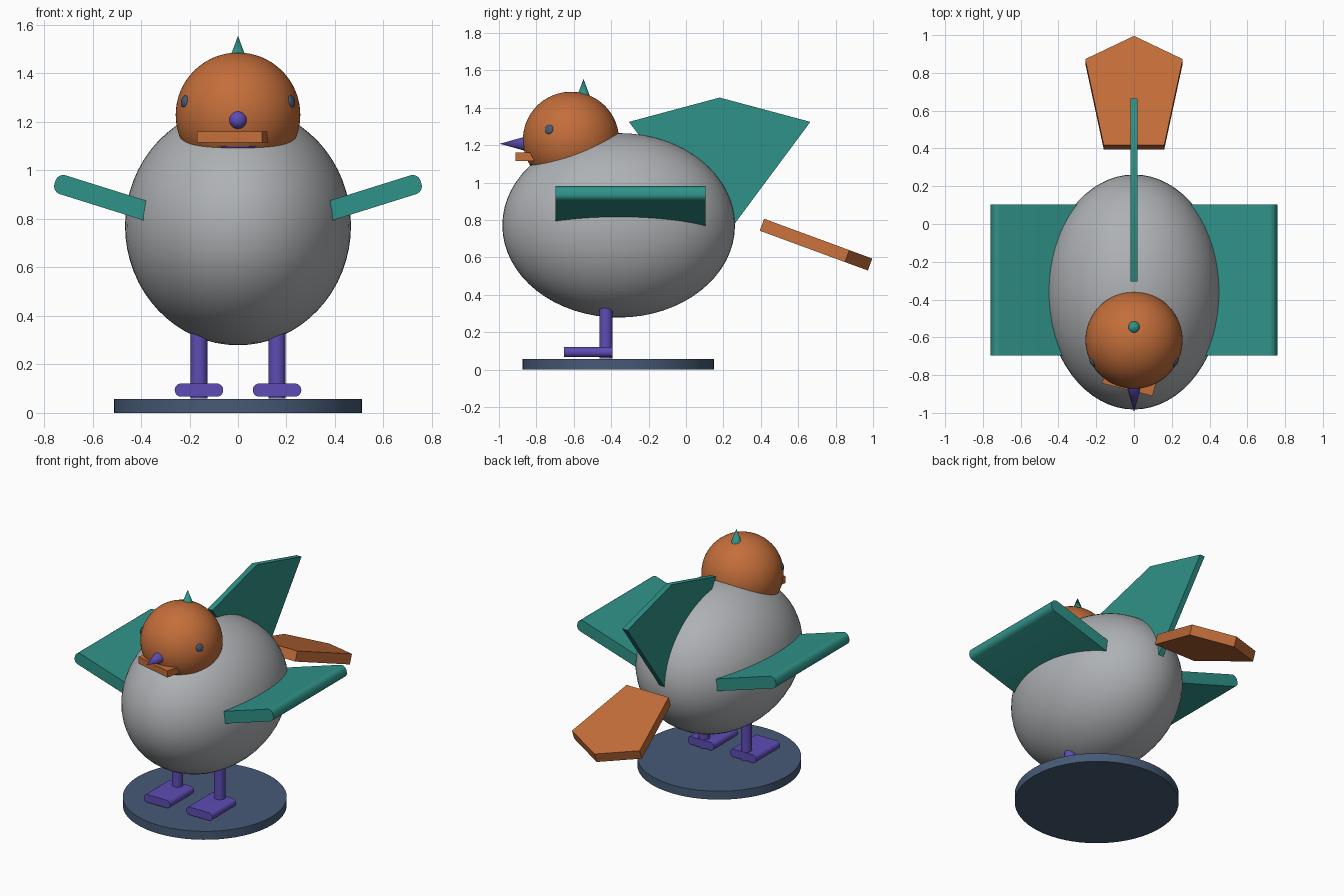
import bpy, math
from mathutils import Matrix, Vector

if "Cube" in bpy.data.objects:
    bpy.data.objects.remove(bpy.data.objects["Cube"])


def material(name, rgb):
    m = bpy.data.materials.new(name)
    lin = [((c / 255 + 0.055) / 1.055) ** 2.4 for c in rgb]
    m.diffuse_color = (*lin, 1)
    m.use_nodes = True
    m.node_tree.nodes["Principled BSDF"].inputs["Base Color"].default_value = m.diffuse_color
    return m


GREY = material("grey", (174, 177, 180))
ORANGE = material("orange", (196, 110, 58))
TEAL = material("teal", (47, 146, 136))
PURPLE = material("purple", (93, 76, 180))
SLATE = material("slate", (70, 90, 118))


def finish(name, mat, smooth=True):
    o = bpy.context.object
    o.name = name
    o.data.materials.append(mat)
    if smooth:
        bpy.ops.object.shade_smooth_by_angle(angle=math.radians(35))
    return o


def ball(name, mat, loc, radii, seg=64, rings=32):
    bpy.ops.mesh.primitive_uv_sphere_add(segments=seg, ring_count=rings, location=loc)
    bpy.context.object.scale = radii
    bpy.ops.object.transform_apply(location=False, rotation=False)
    return finish(name, mat)


def cone(name, mat, loc, r, depth, rot=(0, 0, 0), top=0.0, sides=32):
    bpy.ops.mesh.primitive_cone_add(vertices=sides, radius1=r, radius2=top, depth=depth,
                                    location=loc, rotation=rot)
    return finish(name, mat)


def slab(name, mat, profile, thick, matrix):
    """Extrude a flat xy profile by thick along z, centred, then place it."""
    n = len(profile)
    verts = [(x, y, s * thick / 2) for s in (-1, 1) for x, y in profile]
    faces = [tuple(range(n))[::-1], tuple(range(n, 2 * n))]
    faces += [(i, (i + 1) % n, n + (i + 1) % n, n + i) for i in range(n)]
    me = bpy.data.meshes.new(name)
    me.from_pydata([matrix @ Vector(v) for v in verts], [], faces)
    o = bpy.data.objects.new(name, me)
    bpy.context.collection.objects.link(o)
    bpy.ops.object.select_all(action='DESELECT')
    bpy.context.view_layer.objects.active = o
    o.select_set(True)
    bpy.ops.object.mode_set(mode='EDIT')
    bpy.ops.mesh.select_all(action='SELECT')
    bpy.ops.mesh.normals_make_consistent(inside=False)
    bpy.ops.object.mode_set(mode='OBJECT')
    return finish(name, mat)


def rounded_rect(x0, x1, z0, z1, r_left, r_right):
    """Rectangle profile with its left and right corners rounded."""
    pts = []
    for cx, cz, start, r in ((x1, z1, 0, r_right), (x0, z1, 90, r_left),
                             (x0, z0, 180, r_left), (x1, z0, 270, r_right)):
        if r == 0:
            pts.append((cx, cz))
            continue
        px = cx - r if cx == x1 else cx + r
        pz = cz - r if cz == z1 else cz + r
        for k in range(7):
            a = math.radians(start + 15 * k)
            pts.append((px + r * math.cos(a), pz + r * math.sin(a)))
    return pts


UPRIGHT = Matrix.Rotation(math.pi / 2, 4, 'X')  # profile xy -> world xz
MIRROR = Matrix.Scale(-1, 4, (1, 0, 0))

# stand, body and head
cone("stand", SLATE, (0, -0.362, 0.029), 0.512, 0.058, top=0.512, sides=64)
ball("body", GREY, (0, -0.36, 0.772), (0.466, 0.622, 0.493))
ball("head", ORANGE, (0, -0.615, 1.229), (0.257, 0.257, 0.257))

# beak, crest, mouth bar and chin
cone("beak", PURPLE, (0, -0.915, 1.208), 0.045, 0.16, rot=(math.pi / 2, 0, 0))
cone("crest", TEAL, (0, -0.548, 1.505), 0.037, 0.10)
slab("mouth_bar", ORANGE, [(-0.138, -0.05), (0.138, -0.05), (0.138, 0.05), (-0.138, 0.05)],
     0.046, Matrix.Translation((-0.023, -0.829, 1.138)) @ Matrix.Rotation(math.radians(-14), 4, 'Z'))
ball("chin", PURPLE, (0, -0.80, 1.098), (0.10, 0.037, 0.012), 24, 12)

# upright back fin
slab("back_fin", TEAL, [(-0.305, 1.325), (0.115, 0.76), (0.245, 0.76), (0.665, 1.325), (0.18, 1.455)],
     0.037, Matrix.Rotation(math.pi / 2, 4, 'Z') @ UPRIGHT)

# sloping tail board
slab("tail", ORANGE, [(-0.16, 0), (0.16, 0), (0.258, 0.485), (0, 0.616), (-0.258, 0.485)], 0.068,
     Matrix.Translation((0, 0.406, 0.775)) @ Matrix.Rotation(math.radians(-20.2), 4, 'X'))

# paired parts
wing = rounded_rect(-0.55, 0, -0.0405, 0.0405, 0, 0.034)
foot = rounded_rect(-0.1, 0.1, -0.027, 0.027, 0.026, 0.026)
for side, flip in (("right", Matrix.Identity(4)), ("left", MIRROR)):
    s = 1 if side == "right" else -1
    place = Matrix.Translation((0.755, -0.297, 0.951)) @ Matrix.Rotation(math.radians(-17.4), 4, 'Y')
    slab(side + "_wing", TEAL, wing, 0.80, flip @ place @ UPRIGHT)
    slab(side + "_foot", PURPLE, foot, 0.26,
         flip @ Matrix.Translation((0.161, -0.522, 0.094)) @ UPRIGHT)
    cone(side + "_leg", PURPLE, (s * 0.161, -0.428, 0.20), 0.035, 0.28, top=0.035)
    # flattened eye facing out of the head
    out = Vector((s * 0.225, -0.12, 0.057))
    eye = ball(side + "_eye", SLATE, (0, 0, 0), (0.025, 0.025, 0.010), 24, 12)
    eye.location = Vector((0, -0.615, 1.229)) + out.normalized() * 0.256
    eye.rotation_euler = out.to_track_quat('Z', 'Y').to_euler()
